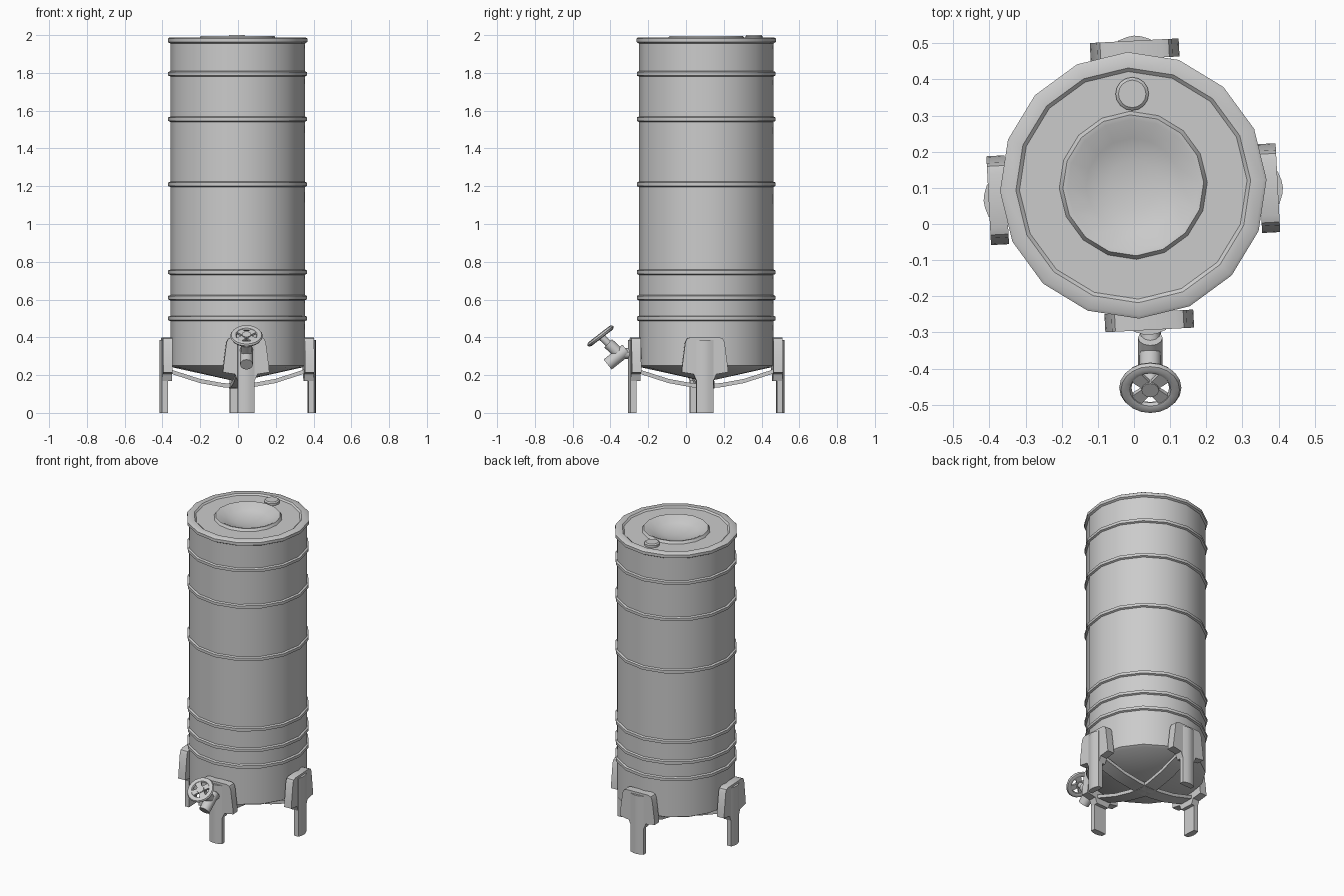
import bpy, bmesh
from math import pi, sin, cos, radians
from mathutils import Matrix, Vector

if "Cube" in bpy.data.objects:
    bpy.data.objects.remove(bpy.data.objects["Cube"])

CENTRE = Vector((-0.002, 0.107, 0))


def build(name, verts, faces, matrix=Matrix()):
    bm = bmesh.new()
    vs = [bm.verts.new(matrix @ Vector(v)) for v in verts]
    for f in faces:
        bm.faces.new([vs[i] for i in f])
    bmesh.ops.remove_doubles(bm, verts=bm.verts, dist=1e-5)
    bmesh.ops.recalc_face_normals(bm, faces=bm.faces)
    me = bpy.data.meshes.new(name)
    bm.to_mesh(me)
    bm.free()
    ob = bpy.data.objects.new(name, me)
    bpy.context.collection.objects.link(ob)
    return ob


def revolve(name, profile, sides, matrix=Matrix(), closed=False):
    """Spin an (r, z) profile round local z."""
    n = len(profile)
    verts = [(r * cos(2 * pi * k / sides), r * sin(2 * pi * k / sides), z)
             for k in range(sides) for r, z in profile]
    faces = []
    for k in range(sides):
        a, b = k * n, (k + 1) % sides * n
        for i in range(n if closed else n - 1):
            j = (i + 1) % n
            faces.append((a + i, b + i, b + j, a + j))
    return build(name, verts, faces, matrix)


def loft(name, ring_a, ring_b, matrix=Matrix()):
    """Closed solid between two matching outlines."""
    n = len(ring_a)
    faces = [(i, (i + 1) % n, n + (i + 1) % n, n + i) for i in range(n)]
    faces += [tuple(range(n)), tuple(range(n, 2 * n))]
    return build(name, ring_a + ring_b, faces, matrix)


def along(start, end):
    """Matrix placing local z from start towards end."""
    s, d = Vector(start), Vector(end) - Vector(start)
    return Matrix.Translation(s) @ d.to_track_quat('Z', 'Y').to_matrix().to_4x4(), d.length


def tube(name, start, end, r, sides=12):
    m, l = along(start, end)
    return revolve(name, [(0, 0), (r, 0), (r, l), (0, l)], sides, m)


# tank: cone bottom, banded wall, rim and dished lid in one profile
R, RB = 0.357, 0.368
profile = [(0, 0.165), (0.34, 0.24), (R, 0.25)]
for z in (0.50, 0.61, 0.745, 1.21, 1.555, 1.795):
    profile += [(R, z - 0.014), (RB, z - 0.009), (RB, z + 0.009), (R, z + 0.014)]
profile += [(R, 1.956), (0.369, 1.963), (0.369, 1.982), (0.36, 1.988), (0.325, 1.988),
            (0.315, 1.979), (0.205, 1.979), (0.195, 1.995), (0.182, 1.993),
            (0.13, 1.965), (0.07, 1.95), (0, 1.945)]
revolve("tank", profile, 16, Matrix.Translation(CENTRE) @ Matrix.Rotation(radians(2.5), 4, 'Z'))

# filler cap
revolve("filler_cap", [(0, 1.97), (0.046, 1.97), (0.046, 1.993), (0.038, 2.0), (0, 2.0)], 16,
        Matrix.Translation((-0.005, 0.36, 0)))

# legs with mounting plates and under-tank straps
half_plate = [(0.045, 0.17), (0.06, 0.205), (0.123, 0.215), (0.12, 0.25),
              (0.104, 0.375), (0.095, 0.393), (0.075, 0.40)]
plate = half_plate + [(-u, z) for u, z in reversed(half_plate)]
section = [(-0.045, 0.372), (-0.045, 0.402), (-0.02, 0.411), (0, 0.414),
           (0.02, 0.411), (0.045, 0.402), (0.045, 0.372)]
strap = [(0.385, 0.25), (0.34, 0.225), (0.2, 0.18), (0.08, 0.158), (0, 0.152)]
for side, turn, shift in (("front", 0, 0.045), ("right", 90, -0.007),
                          ("back", 180, -0.003), ("left", 270, 0.042)):
    base = Matrix.Translation(CENTRE) @ Matrix.Rotation(radians(turn), 4, 'Z')
    pivot = Vector((shift, -0.39, 0))
    m = (base @ Matrix.Translation(pivot) @ Matrix.Rotation(radians(3), 4, 'Z')
         @ Matrix.Translation((0, 0.39, 0)))
    loft(side + "_leg", [(u, -v, 0) for u, v in section],
         [(u, -v, 0.385) for u, v in section], m)
    loft(side + "_plate", [(u, -0.35, z) for u, z in plate],
         [(u, -0.40, z) for u, z in plate], m)
    outline = strap + [(v, z - 0.022) for v, z in reversed(strap)]
    loft(side + "_strap",
         [(shift * v / 0.385 - 0.045, -v, z) for v, z in outline],
         [(shift * v / 0.385 + 0.045, -v, z) for v, z in outline], base)

# drain valve: flange, pipe, outlet spout and stem
X = 0.045
hub = Vector((X, -0.453, 0.407))
joint = Vector((X, -0.35, 0.31))
tube("valve_flange", (X, -0.235, 0.315), (X, -0.262, 0.315), 0.036)
tube("valve_pipe", (X, -0.24, 0.315), (X, -0.335, 0.315), 0.029)
tube("valve_spout", (X, -0.315, 0.335), (X, -0.415, 0.256), 0.034)
tube("valve_bonnet", joint, joint.lerp(hub, 0.6), 0.03)
tube("valve_stem", joint, hub, 0.019)

# handwheel: rim, hub and four diagonal spokes
axis = Vector((0, -0.61, 0.79))
wheel, _ = along(hub, hub + axis)
rim = [(0.069 + 0.017 * cos(a * pi / 4), 0.013 * sin(a * pi / 4)) for a in range(8)]
revolve("handwheel_rim", rim, 20, wheel, closed=True)
tube("handwheel_hub", hub - axis * 0.012, hub + axis * 0.012, 0.024)
for k in range(4):
    m = wheel @ Matrix.Rotation(pi / 4 + k * pi / 2, 4, 'Z')
    loft("handwheel_spoke_%d" % (k + 1),
         [(0, y, z) for y, z in ((-0.013, -0.007), (0.013, -0.007), (0.013, 0.007), (-0.013, 0.007))],
         [(0.065, y, z) for y, z in ((-0.02, -0.007), (0.02, -0.007), (0.02, 0.007), (-0.02, 0.007))], m)

# smooth shading with sharp edges kept
bpy.ops.object.select_all(action='SELECT')
bpy.context.view_layer.objects.active = bpy.data.objects["tank"]
bpy.ops.object.shade_smooth_by_angle(angle=radians(40))
